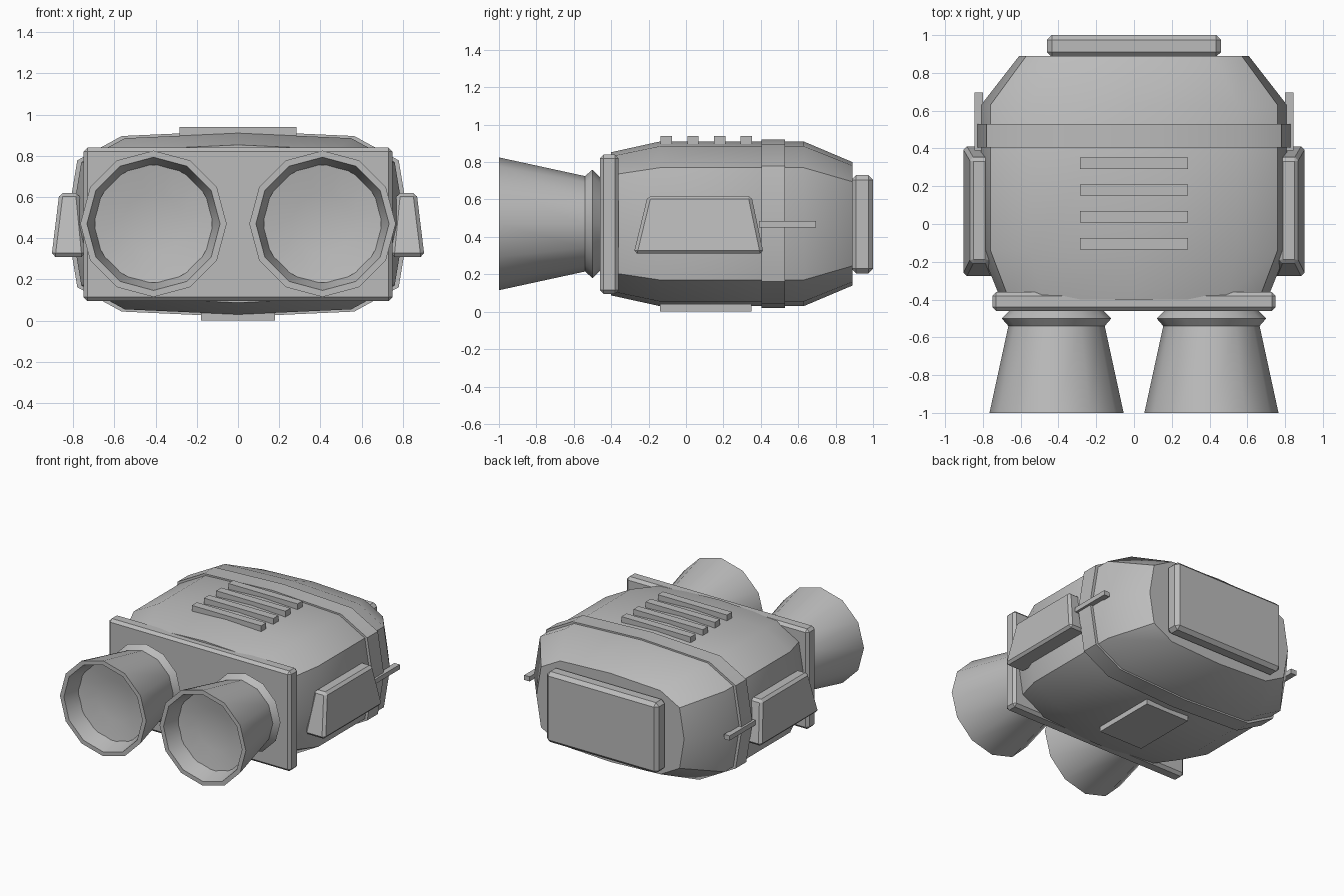
import bpy, bmesh
from math import sin, cos, pi, radians

cube = bpy.data.objects.get("Cube")
if cube:
    bpy.data.objects.remove(cube, do_unlink=True)

grey = bpy.data.materials.new("plain_grey")
grey.use_nodes = True
tone = (0.5, 0.5, 0.5, 1)
grey.diffuse_color = tone
grey.node_tree.nodes["Principled BSDF"].inputs["Base Color"].default_value = tone

MID_Z = 0.47


def finish(name, bm, smooth=False, bevel=0):
    bmesh.ops.remove_doubles(bm, verts=bm.verts, dist=0.0001)
    bmesh.ops.recalc_face_normals(bm, faces=bm.faces)
    mesh = bpy.data.meshes.new(name)
    bm.to_mesh(mesh)
    bm.free()
    mesh.materials.append(grey)
    ob = bpy.data.objects.new(name, mesh)
    bpy.context.collection.objects.link(ob)
    if bevel:
        mod = ob.modifiers.new("edge_bevel", 'BEVEL')
        mod.width = bevel
        mod.segments = 1
    if smooth:
        bpy.ops.object.select_all(action='DESELECT')
        ob.select_set(True)
        bpy.context.view_layer.objects.active = ob
        bpy.ops.object.shade_smooth_by_angle(angle=radians(40))
    return ob


def loft(name, rings):
    """Skin a list of equal-length closed rings and cap both ends."""
    bm = bmesh.new()
    rows = [[bm.verts.new(p) for p in ring] for ring in rings]
    n = len(rows[0])
    for a, b in zip(rows, rows[1:]):
        for i in range(n):
            j = (i + 1) % n
            bm.faces.new((a[i], a[j], b[j], b[i]))
    bm.faces.new(rows[0])
    bm.faces.new(rows[-1])
    return finish(name, bm, smooth=True)


def lathe(name, profile, cx, phase=0.0, sides=12):
    """Turn (radius, y) points around a lengthwise axis."""
    bm = bmesh.new()
    rows = []
    for r, y in profile:
        if r == 0:
            rows.append([bm.verts.new((cx, y, MID_Z))] * sides)
            continue
        angles = [phase + 2 * pi * i / sides for i in range(sides)]
        rows.append([bm.verts.new((cx + r * cos(a), y, MID_Z + r * sin(a))) for a in angles])
    for a, b in zip(rows, rows[1:]):
        for i in range(sides):
            j = (i + 1) % sides
            bm.faces.new(list(dict.fromkeys((a[i], a[j], b[j], b[i]))))
    return finish(name, bm, smooth=True)


def block(name, x, y, z, top_x=None, top_y=None, bevel=0):
    """Box from ranges, with an optional different range at the top."""
    bm = bmesh.new()
    bmesh.ops.create_cube(bm, size=2)
    for v in bm.verts:
        up = v.co.z > 0
        xs = top_x if up and top_x else x
        ys = top_y if up and top_y else y
        v.co = (xs[v.co.x > 0], ys[v.co.y > 0], z[up])
    return finish(name, bm, bevel=bevel)


# Body: one rounded section scaled along the length
quarter = [(0, 0.44), (0.55, 0.415), (0.76, 0.30), (0.81, 0)]
half = quarter + [(x, -z) for x, z in quarter[-2::-1]]
section = half + [(-x, z) for x, z in half[-2:0:-1]]


def ring(y, s):
    return [(x * s, y, MID_Z + z * s) for x, z in section]


loft("body", [ring(-0.40, 0.87), ring(-0.14, 1), ring(0.63, 1), ring(0.89, 0.75)])
loft("body_band", [ring(0.405, 1.026), ring(0.53, 1.026)])

# Front and back plates
block("front_plate", (-0.75, 0.75), (-0.46, -0.36), (0.095, 0.84), bevel=0.02)
block("back_plate", (-0.46, 0.46), (0.885, 1.0), (0.205, 0.73), bevel=0.025)

# Top vents and bottom plate
for i in range(4):
    y = -0.105 + 0.1425 * i
    block(f"top_vent_{i + 1}", (-0.285, 0.285), (y - 0.03, y + 0.03), (0.87, 0.94))
block("bottom_plate", (-0.18, 0.18), (-0.14, 0.35), (0.0, 0.06))

barrel = [(0, -0.44), (0.25, -0.44), (0.25, -0.46), (0.29, -0.50), (0.255, -0.54),
          (0.355, -1.0), (0.323, -1.0), (0.285, -0.86), (0, -0.80)]
lens = [(0, -0.84), (0.15, -0.852), (0.295, -0.88), (0.295, -0.85), (0, -0.79)]

for side, s in (("left", 1), ("right", -1)):
    # Eyepiece barrels with dished lenses
    lathe(f"{side}_barrel", barrel, 0.41 * s)
    lathe(f"{side}_lens", lens, 0.41 * s, phase=pi / 12)

    # Tapered side boxes and thin rods
    def span(a, b):
        return sorted((a * s, b * s))

    block(f"{side}_side_box", span(0.74, 0.905), (-0.28, 0.415), (0.31, 0.62),
          span(0.77, 0.867), (-0.205, 0.35), bevel=0.018)
    block(f"{side}_rod", span(0.80, 0.845), (0.39, 0.695), (0.45, 0.485))
